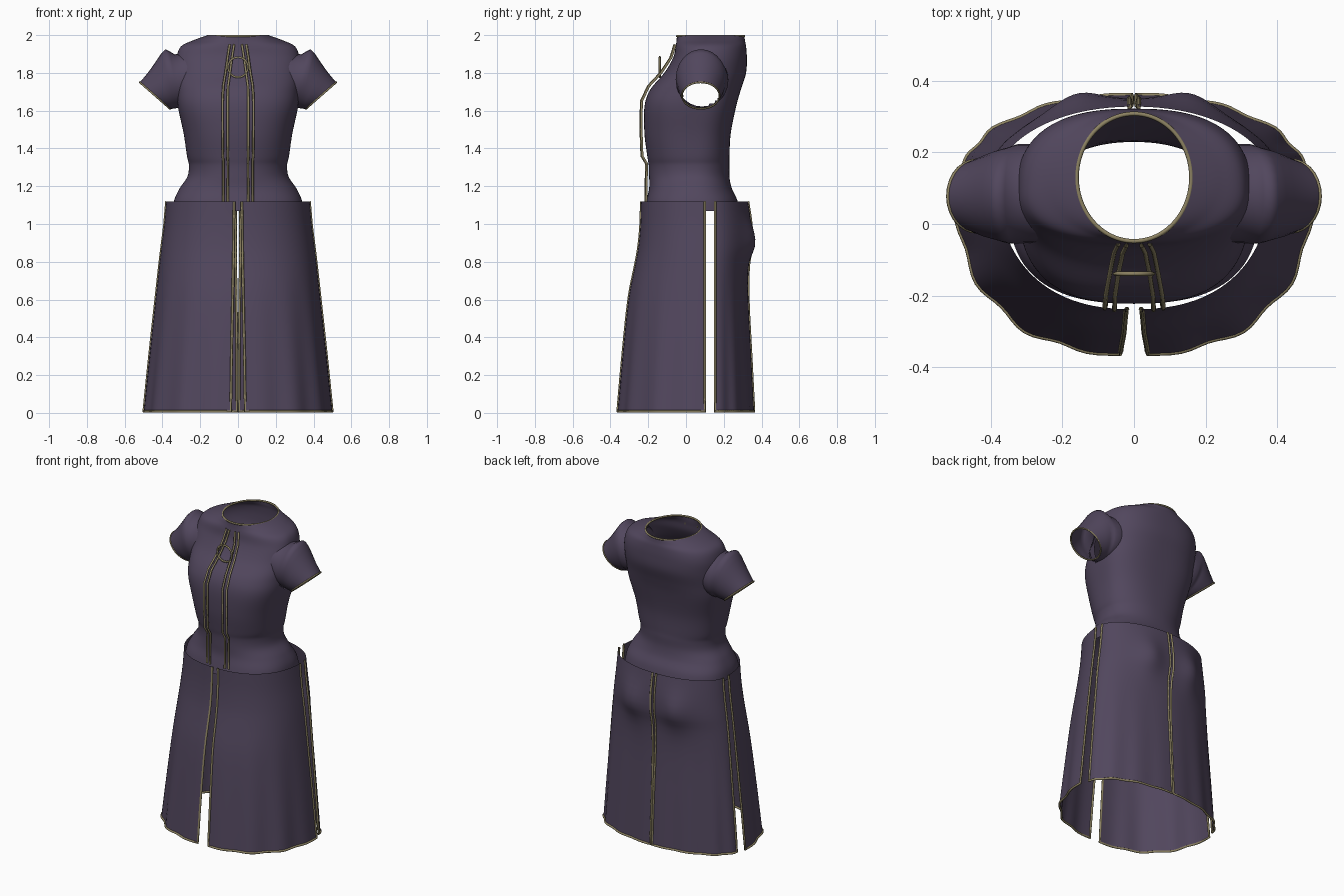
import bpy, bmesh, math
from mathutils import Vector

if "Cube" in bpy.data.objects:
    bpy.data.objects.remove(bpy.data.objects["Cube"])


def material(name, rgb):
    m = bpy.data.materials.new(name)
    m.diffuse_color = (*rgb, 1)
    m.use_nodes = True
    m.node_tree.nodes["Principled BSDF"].inputs["Base Color"].default_value = m.diffuse_color
    return m


CLOTH = material("dark plum cloth", (0.083, 0.062, 0.11))
GOLD = material("dull gold trim", (0.265, 0.225, 0.122))


def smooth_rows(rows, steps):
    """Catmull-Rom interpolation of a short list of section rows."""
    out = []
    for i in range(len(rows) - 1):
        p0, p1 = rows[max(i - 1, 0)], rows[i]
        p2, p3 = rows[i + 1], rows[min(i + 2, len(rows) - 1)]
        for k in range(steps):
            t = k / steps
            out.append([0.5 * (2 * b + (c - a) * t + (2 * a - 5 * b + 4 * c - d) * t * t
                               + (3 * b - a - 3 * c + d) * t ** 3)
                        for a, b, c, d in zip(p0, p1, p2, p3)])
    return out + [list(rows[-1])]


def loft(name, rings, closed, flip=False, hole=None):
    bm = bmesh.new()
    grid = [[bm.verts.new(p) for p in r] for r in rings]
    n = len(grid[0])
    for lo, hi in zip(grid, grid[1:]):
        for j in range(n if closed else n - 1):
            k = (j + 1) % n
            f = [lo[j], lo[k], hi[k], hi[j]]
            if hole and hole(sum((v.co for v in f), Vector()) / 4):
                continue
            bm.faces.new(f[::-1] if flip else f)
    bmesh.ops.delete(bm, geom=[v for v in bm.verts if not v.link_faces], context='VERTS')
    me = bpy.data.meshes.new(name)
    bm.to_mesh(me)
    bm.free()
    me.materials.append(CLOTH)
    me.shade_smooth()
    ob = bpy.data.objects.new(name, me)
    bpy.context.collection.objects.link(ob)
    return ob


def trim(name, pts, closed=False, r=0.006):
    cu = bpy.data.curves.new(name, 'CURVE')
    cu.dimensions = '3D'
    cu.bevel_depth = r
    cu.bevel_resolution = 1
    sp = cu.splines.new('POLY')
    sp.points.add(len(pts) - 1)
    for q, p in zip(sp.points, pts):
        q.co = (*p, 1)
    sp.use_cyclic_u = closed
    cu.materials.append(GOLD)
    ob = bpy.data.objects.new(name, cu)
    bpy.context.collection.objects.link(ob)


def power(v, e):
    return math.copysign(abs(v) ** e, v)


# Bodice: height, half width, y of widest point, front y, back y, roundness
BODICE = [
    (1.07, 0.348, 0.05, -0.222, 0.285, 2.55),
    (1.13, 0.337, 0.05, -0.208, 0.27, 2.5),
    (1.19, 0.308, 0.05, -0.195, 0.242, 2.3),
    (1.25, 0.268, 0.05, -0.195, 0.23, 2.2),
    (1.31, 0.26, 0.05, -0.197, 0.23, 2.2),
    (1.36, 0.27, 0.05, -0.205, 0.23, 2.3),
    (1.48, 0.288, 0.05, -0.22, 0.237, 2.5),
    (1.62, 0.318, 0.06, -0.22, 0.265, 2.7),
    (1.71, 0.325, 0.07, -0.19, 0.29, 2.6),
    (1.80, 0.328, 0.08, -0.115, 0.318, 2.5),
    (1.88, 0.325, 0.09, -0.068, 0.322, 2.5),
    (1.94, 0.302, 0.10, -0.055, 0.318, 2.3),
    (1.972, 0.238, 0.12, -0.05, 0.312, 2.0),
    (2.00, 0.16, 0.13, -0.048, 0.308, 2.0),
]


def body_ring(row, n=96):
    z, a, ym, yf, yb, e = row
    pts = []
    for i in range(n):
        t = 2 * math.pi * i / n
        s = math.sin(t)
        d = (ym - yf) if s < 0 else (yb - ym)
        pts.append(Vector((a * power(math.cos(t), 2 / e), ym + d * power(s, 2 / e), z)))
    return pts


def armhole(c):
    return abs(c.x) > 0.2 and ((c.y - 0.08) / 0.118) ** 2 + ((c.z - 1.75) / 0.132) ** 2 < 1


rings = [body_ring(r) for r in smooth_rows(BODICE, 6)]
loft("bodice", rings, True, hole=armhole)
trim("neck_trim", [p - Vector((0, 0, 0.005)) for p in rings[-1]], True, 0.006)

# Sleeves: top x z, bottom x z, half depth, y centre
SLEEVE = [
    (0.262, 1.915, 0.262, 1.622, 0.138, 0.085),
    (0.335, 1.898, 0.305, 1.618, 0.139, 0.085),
    (0.383, 1.925, 0.32, 1.614, 0.134, 0.08),
    (0.425, 1.875, 0.335, 1.612, 0.126, 0.08),
    (0.47, 1.81, 0.348, 1.61, 0.115, 0.078),
    (0.52, 1.75, 0.36, 1.61, 0.1, 0.078),
]
for side, label in ((1, "right"), (-1, "left")):
    rings = []
    for x1, z1, x0, z0, hy, yc in smooth_rows(SLEEVE, 2):
        ring = []
        for i in range(28):
            t = 2 * math.pi * i / 28
            u = 0.5 + 0.5 * math.sin(t)
            ring.append(Vector((side * (x0 + (x1 - x0) * u), yc + hy * math.cos(t), z0 + (z1 - z0) * u)))
        rings.append(ring)
    loft(label + "_sleeve", rings, True, side < 0)
    trim(label + "_cuff_trim", rings[-1], True, 0.005)

# Skirt: height, half width, front y, back y, half front gap, half back gap
SKIRT = [
    (0.008, 0.5, -0.363, 0.36, 0.038, 0.006),
    (0.3, 0.47, -0.337, 0.345, 0.034, 0.006),
    (0.6, 0.437, -0.305, 0.33, 0.028, 0.009),
    (0.78, 0.417, -0.27, 0.332, 0.025, 0.012),
    (0.88, 0.405, -0.252, 0.348, 0.023, 0.013),
    (1.0, 0.39, -0.241, 0.345, 0.022, 0.013),
    (1.12, 0.38, -0.238, 0.328, 0.02, 0.013),
]
MID, SLIT = 0.127, 0.027


def skirt_panel(side, front):
    """Quarter panel between a side slit and the centre front or back slit."""
    e = 2.35 if front else 2.0
    rings = []
    for z, a, yf, yb, gf, gb in smooth_rows(SKIRT, 3):
        low = max(0, 1 - z / 0.75)
        d, gap = (MID - yf, gf) if front else (yb - MID, gb)
        if not front:
            a -= 0.02 * low
        t0 = math.asin((SLIT / d) ** (e / 2))
        t1 = math.acos((gap / a) ** (e / 2))
        ripple = 0.015 * low
        ring = []
        for i in range(29):
            u = i / 28
            t = t0 + (t1 - t0) * u
            k = 1 + ripple * math.sin(u * math.pi * 7) * min(1, 5 * u, 5 * (1 - u))
            x, y = a * math.cos(t) ** (2 / e), d * math.sin(t) ** (2 / e)
            if not front:  # fuller seat
                y += 0.034 * math.exp(-((x - 0.16) / 0.085) ** 2 - ((z - 0.91) / 0.11) ** 2)
            ring.append(Vector((side * x * k, MID + (-y if front else y) * k, z)))
        rings.append(ring)
    return rings


for side, sl in ((1, "right"), (-1, "left")):
    for front, fl in ((True, "front"), (False, "back")):
        rings = skirt_panel(side, front)
        name = f"{sl}_{fl}_skirt"
        loft(name, rings, False, (side > 0) == front)
        # One gold edge running down the side slit, along the hem and up the centre slit
        edge = [r[0] for r in reversed(rings)] + rings[0][1:] + [r[-1] for r in rings[1:]]
        trim(name + "_trim", edge, False, 0.007)

# Cords down the chest: height, y, inner x, outer x
CORD = [
    (1.12, -0.214, 0.054, 0.078),
    (1.32, -0.211, 0.053, 0.078),
    (1.36, -0.235, 0.054, 0.08),
    (1.50, -0.24, 0.055, 0.082),
    (1.65, -0.238, 0.055, 0.082),
    (1.73, -0.2, 0.053, 0.078),
    (1.80, -0.135, 0.043, 0.066),
    (1.88, -0.082, 0.032, 0.055),
    (1.95, -0.06, 0.021, 0.044),
]
for side, sl in ((1, "right"), (-1, "left")):
    for col, label in ((2, "inner"), (3, "outer")):
        back = 0.0 if col == 2 else 0.004
        trim(f"{sl}_{label}_cord", [(side * r[col], r[1] + back, r[0]) for r in CORD], False, 0.0065)

# Ring clasp standing upright across the cords
trim("clasp_ring", [(0.053 * math.cos(math.tau * i / 24), -0.139,
                     1.83 + 0.053 * math.sin(math.tau * i / 24)) for i in range(24)], True, 0.006)
